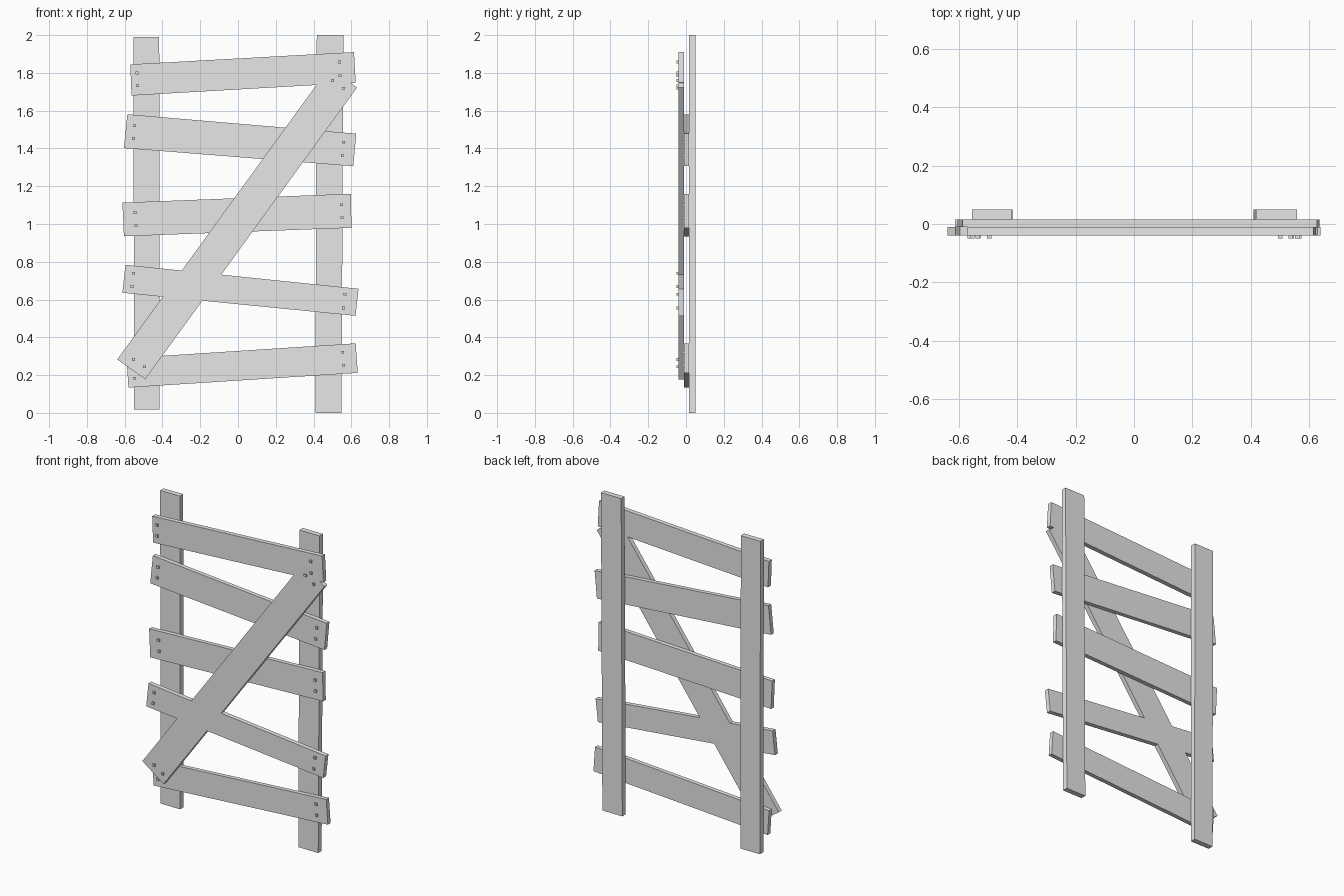
import bpy

if "Cube" in bpy.data.objects:
    bpy.data.objects.remove(bpy.data.objects["Cube"])

wood = bpy.data.materials.new("light grey wood")
wood.diffuse_color = (0.8, 0.8, 0.8, 1)
wood.use_nodes = True
wood.node_tree.nodes["Principled BSDF"].inputs["Base Color"].default_value = wood.diffuse_color

# Depth layers, front to back
FRONT = (-0.04, -0.011)
MIDDLE = (-0.011, 0.016)
BACK = (0.016, 0.05)


def board(name, corners, layer):
    """Board from four front-view corners (clockwise), extruded through a depth layer."""
    y0, y1 = layer
    verts = [(x, y, z) for y in (y0, y1) for x, z in corners]
    faces = [(3, 2, 1, 0), (4, 5, 6, 7)]
    faces += [(i, (i + 1) % 4, (i + 1) % 4 + 4, i + 4) for i in range(4)]
    # Corners run clockwise seen from the front, so turn every face outward
    faces = [tuple(reversed(f)) if n > 1 else f for n, f in enumerate(faces)]
    mesh = bpy.data.meshes.new(name)
    mesh.from_pydata(verts, [], faces)
    mesh.materials.append(wood)
    obj = bpy.data.objects.new(name, mesh)
    bpy.context.collection.objects.link(obj)
    # Consistent outward normals
    import bmesh
    bm = bmesh.new()
    bm.from_mesh(mesh)
    bmesh.ops.recalc_face_normals(bm, faces=bm.faces)
    bm.to_mesh(mesh)
    bm.free()
    return obj


def nails(name, points, layer):
    """Small square nail heads standing proud of a board."""
    h = 0.0075
    for i, (x, z) in enumerate(points):
        square = [(x - h, z + h), (x + h, z + h), (x + h, z - h), (x - h, z - h)]
        board(f"{name}_nail_{i + 1}", square, (layer[0] - 0.01, layer[0] + 0.005))


# Upright posts
board("left_post", [(-.554, 1.99), (-.417, 1.99), (-.415, .018), (-.55, .018)], BACK)
board("right_post", [(.417, 2), (.558, 2), (.548, 0), (.409, 0)], BACK)

# Cross planks and brace: corners, depth layer, nail positions
parts = {
    "top_plank": ([(-.57, 1.845), (.614, 1.91), (.623, 1.748), (-.564, 1.68)], FRONT,
                  [(-.535, 1.80), (-.532, 1.732), (.537, 1.857), (.54, 1.785)]),
    "upper_plank": ([(-.586, 1.581), (.626, 1.478), (.61, 1.306), (-.604, 1.402)], MIDDLE,
                    [(-.548, 1.52), (-.554, 1.452), (.558, 1.433), (.552, 1.362)]),
    "middle_plank": ([(-.612, 1.113), (.597, 1.16), (.601, .98), (-.604, .935)], MIDDLE,
                     [(-.545, 1.06), (-.54, .991), (.548, 1.102), (.55, 1.033)]),
    "lower_plank": ([(-.596, .784), (.638, .657), (.622, .514), (-.612, .636)], FRONT,
                    [(-.553, .739), (-.562, .67), (.566, .628), (.558, .556)]),
    "bottom_plank": ([(-.59, .29), (.623, .368), (.634, .212), (-.58, .134)], MIDDLE,
                     [(-.548, .183), (-.554, .25), (.553, .321), (.558, .252)]),
    "diagonal_brace": ([(-.639, .283), (.482, 1.828), (.63, 1.722), (-.491, .178)], FRONT,
                       [(.5, 1.759), (.558, 1.719), (-.553, .283), (-.495, .244)]),
}
for name, (corners, layer, points) in parts.items():
    board(name, corners, layer)
    nails(name, points, layer)
